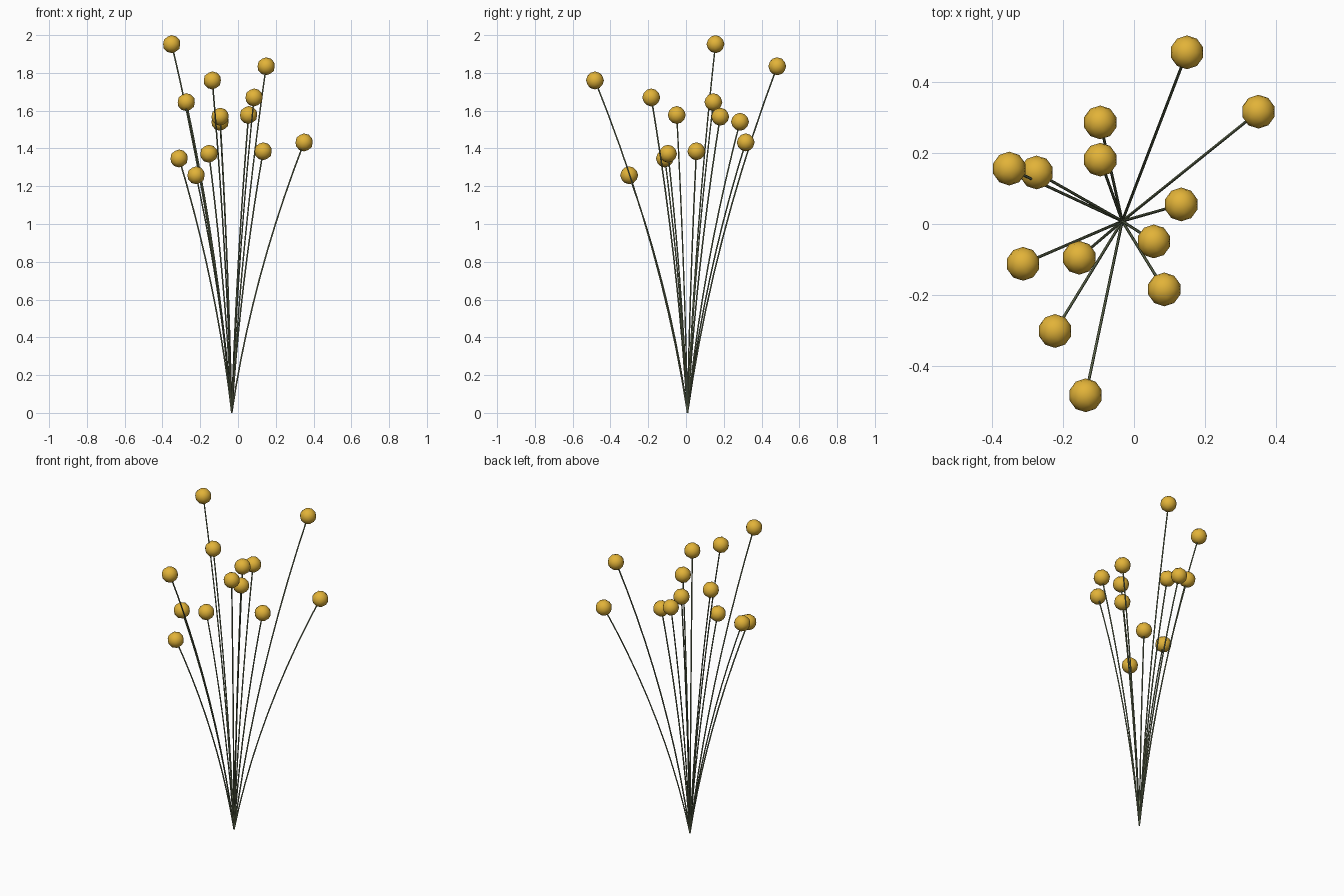
import bpy
from mathutils import Vector

if "Cube" in bpy.data.objects:
    bpy.data.objects.remove(bpy.data.objects["Cube"])


def material(name, color):
    m = bpy.data.materials.new(name)
    m.diffuse_color = (*color, 1)
    m.use_nodes = True
    m.node_tree.nodes["Principled BSDF"].inputs["Base Color"].default_value = m.diffuse_color
    return m


gold = material("golden_yellow", (0.76, 0.45, 0.04))
green = material("grey_green_stem", (0.16, 0.195, 0.105))

BASE = Vector((-0.033, 0.008, 0))
BALL_RADIUS = 0.0475
STEM_RADIUS = 0.004

# Flower head centres
HEADS = [
    (0.149, 0.483, 1.835), (0.350, 0.316, 1.432), (-0.095, 0.286, 1.541),
    (-0.095, 0.181, 1.568), (-0.351, 0.156, 1.952), (-0.274, 0.145, 1.645),
    (0.133, 0.055, 1.385), (0.056, -0.049, 1.577), (-0.312, -0.112, 1.347),
    (-0.154, -0.095, 1.372), (0.085, -0.184, 1.670), (-0.222, -0.301, 1.258),
    (-0.136, -0.482, 1.760),
]


def stem(name, tip):
    """Thin tube that leaves the base steeply and leans outward."""
    steps = 10
    curve = bpy.data.curves.new(name, 'CURVE')
    curve.dimensions = '3D'
    curve.bevel_depth = STEM_RADIUS
    curve.bevel_resolution = 1
    curve.use_fill_caps = True
    spline = curve.splines.new('POLY')
    spline.points.add(steps)
    for i, p in enumerate(spline.points):
        t = i / steps
        lean = 0.55 * t + 0.45 * t * t
        pos = BASE.lerp(tip, lean)
        p.co = (pos.x, pos.y, tip.z * t, 1)
    spline.use_smooth = True
    curve.materials.append(green)
    obj = bpy.data.objects.new(name, curve)
    bpy.context.collection.objects.link(obj)


def flower_head(name, centre):
    """Round ball blossom with a slightly faceted outline."""
    bpy.ops.mesh.primitive_ico_sphere_add(
        subdivisions=2, radius=BALL_RADIUS, location=centre)
    obj = bpy.context.object
    obj.name = name
    obj.data.materials.append(gold)
    bpy.ops.object.shade_smooth()


for n, head in enumerate(HEADS, 1):
    stem(f"stem_{n}", Vector(head))
    flower_head(f"flower_head_{n}", head)
